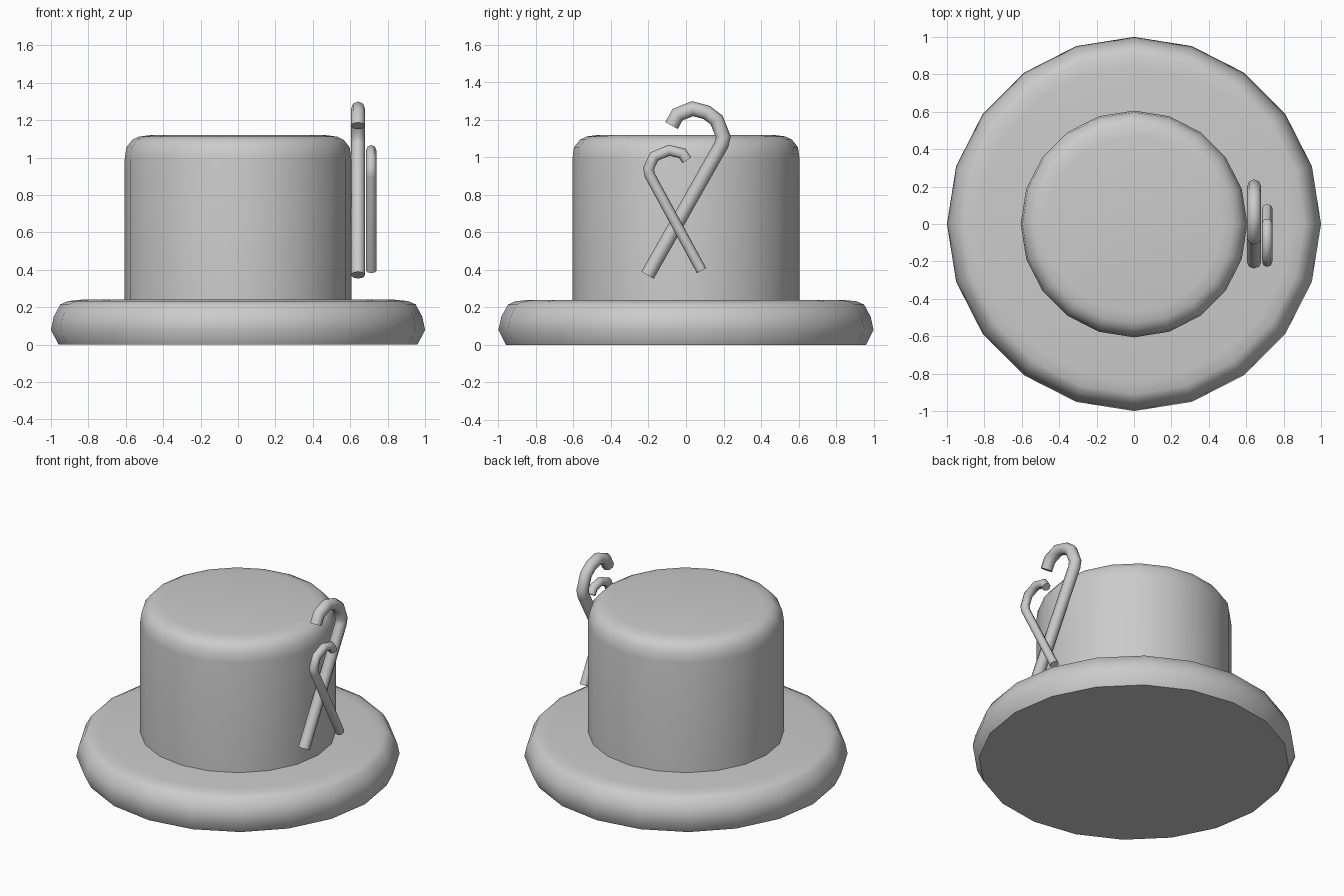
import bpy, bmesh, math
from mathutils import Vector

if "Cube" in bpy.data.objects:
    bpy.data.objects.remove(bpy.data.objects["Cube"])


def finish(name, bm, angle):
    bmesh.ops.recalc_face_normals(bm, faces=bm.faces)
    mesh = bpy.data.meshes.new(name)
    bm.to_mesh(mesh)
    bm.free()
    ob = bpy.data.objects.new(name, mesh)
    bpy.context.collection.objects.link(ob)
    bpy.ops.object.select_all(action='DESELECT')
    ob.select_set(True)
    bpy.context.view_layer.objects.active = ob
    bpy.ops.object.shade_smooth_by_angle(angle=math.radians(angle))
    return ob


def skin(bm, rings):
    """Join successive rings of points and cap both ends."""
    loops = [[bm.verts.new(p) for p in ring] for ring in rings]
    n = len(loops[0])
    for a, b in zip(loops, loops[1:]):
        for i in range(n):
            j = (i + 1) % n
            bm.faces.new((a[i], a[j], b[j], b[i]))
    bm.faces.new(loops[0])
    bm.faces.new(loops[-1])


def lathe(name, profile, sides=20):
    bm = bmesh.new()
    angles = [2 * math.pi * i / sides for i in range(sides)]
    skin(bm, [[(r * math.cos(a), r * math.sin(a), z) for a in angles]
              for r, z in profile])
    return finish(name, bm, 50)


def cane(name, x, radius, path, sides=8):
    """Sweep a round section along a (y, z) path at a fixed x."""
    bm = bmesh.new()
    pts = [Vector((x, y, z)) for y, z in path]
    rings = []
    for i, p in enumerate(pts):
        d0 = (p - pts[max(i - 1, 0)]).normalized()
        d1 = (pts[min(i + 1, len(pts) - 1)] - p).normalized()
        t = (d0 + d1).normalized()
        side = Vector((0, -t.z, t.y))
        mitre = 1 / max(t.dot(d1 if d1.length else d0), 0.7)
        rings.append([p + radius * (math.cos(a) * mitre * side
                                    + math.sin(a) * Vector((1, 0, 0)))
                      for a in (2 * math.pi * k / sides for k in range(sides))])
    skin(bm, rings)
    return finish(name, bm, 60)


# Hat body
lathe("brim", [(0.96, 0), (1.0, 0.08), (0.985, 0.15), (0.95, 0.215),
               (0.91, 0.233), (0.84, 0.24)])
lathe("crown", [(0.606, 0.2), (0.606, 0.99), (0.597, 1.055), (0.565, 1.095),
                (0.53, 1.112), (0.47, 1.12)])

# Crossed hooked canes on the right side
cane("large_cane", 0.642, 0.038,
     [(-0.205, 0.372), (0.19, 1.07), (0.199, 1.11), (0.163, 1.2),
      (0.11, 1.24), (0.035, 1.26), (-0.045, 1.228), (-0.077, 1.17)])
cane("small_cane", 0.712, 0.028,
     [(0.083, 0.396), (-0.193, 0.905), (-0.2, 0.94), (-0.17, 1.005),
      (-0.09, 1.038), (-0.02, 1.022), (0.005, 0.985)])
